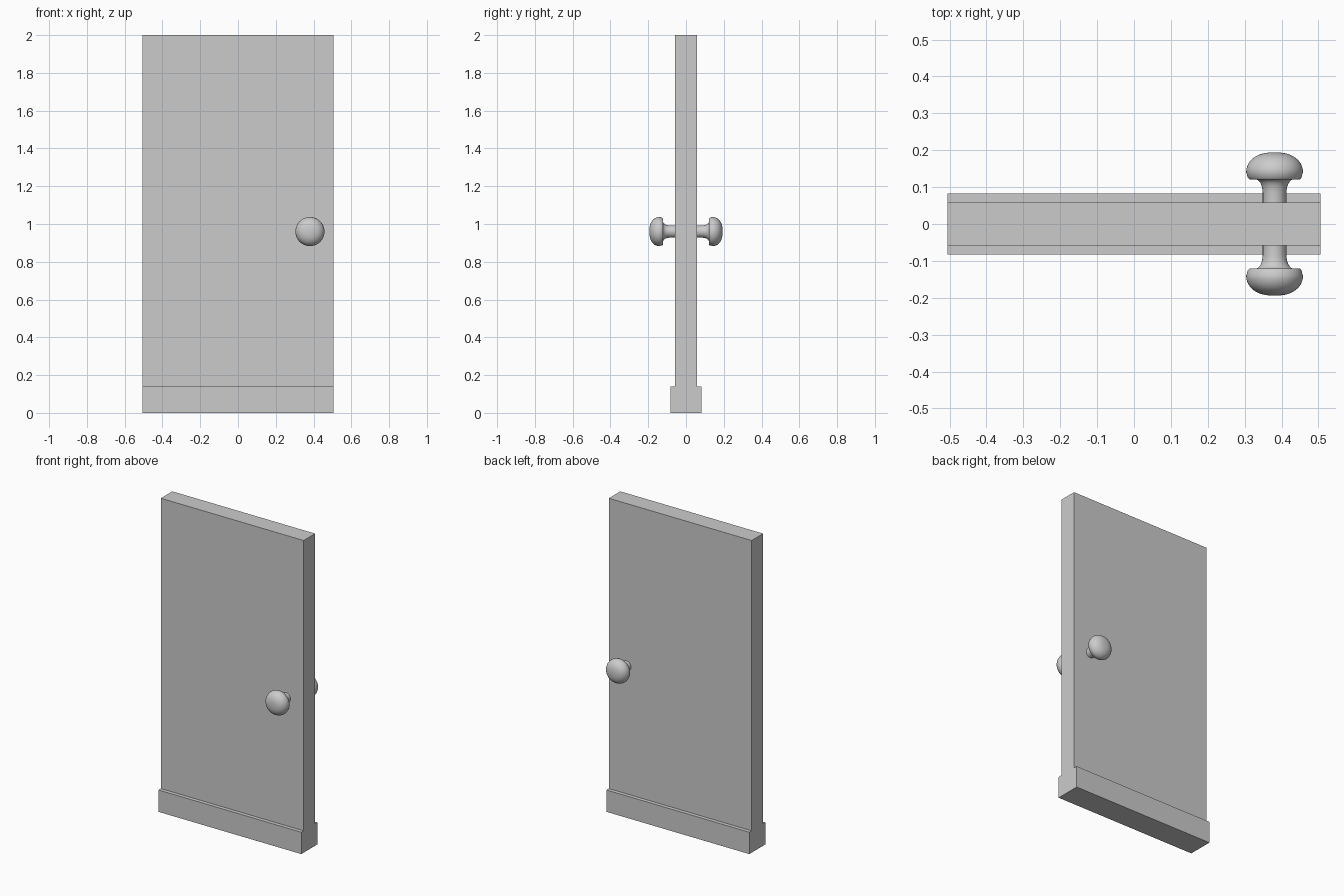
import bpy, bmesh, math

if "Cube" in bpy.data.objects:
    bpy.data.objects.remove(bpy.data.objects["Cube"])

def make_object(name, bm):
    bmesh.ops.recalc_face_normals(bm, faces=bm.faces)
    mesh = bpy.data.meshes.new(name)
    bm.to_mesh(mesh)
    bm.free()
    obj = bpy.data.objects.new(name, mesh)
    bpy.context.collection.objects.link(obj)
    return obj

# Door panel with thicker kick board: one stepped (y, z) section extruded along x
W, T, K, H, KH = 0.506, 0.058, 0.082, 2.0, 0.14
section = [(-K, 0), (K, 0), (K, KH), (T, KH), (T, H), (-T, H), (-T, KH), (-K, KH)]
bm = bmesh.new()
face = bm.faces.new([bm.verts.new((-W, y, z)) for y, z in section])
ext = bmesh.ops.extrude_face_region(bm, geom=[face])
moved = [g for g in ext["geom"] if isinstance(g, bmesh.types.BMVert)]
bmesh.ops.translate(bm, verts=moved, vec=(2 * W, 0, 0))
make_object("door_panel", bm)

# Door knob: (radius, distance from door centre) profile, spun about the y axis
profile = [(0.032, 0.057), (0.032, 0.085), (0.034, 0.100), (0.038, 0.111),
           (0.044, 0.118), (0.050, 0.121), (0.068, 0.121), (0.073, 0.126)]
for i in range(11):
    a = math.radians(9 * i)
    profile.append((0.077 * math.cos(a) ** 0.8 if i < 10 else 0.0,
                    0.141 + 0.053 * math.sin(a)))

def knob(name, side, segments=48):
    cx, cz = 0.381, 0.96
    bm = bmesh.new()
    verts = [bm.verts.new((cx + r, side * y, cz)) for r, y in profile]
    edges = [bm.edges.new(pair) for pair in zip(verts, verts[1:])]
    bmesh.ops.spin(bm, geom=verts + edges, cent=(cx, 0, cz), axis=(0, 1, 0),
                   angle=2 * math.pi, steps=segments)
    bmesh.ops.remove_doubles(bm, verts=bm.verts, dist=0.0001)
    # close the end of the stem against the door
    bmesh.ops.holes_fill(bm, edges=[e for e in bm.edges if e.is_boundary], sides=0)
    obj = make_object(name, bm)
    bpy.ops.object.select_all(action='DESELECT')
    obj.select_set(True)
    bpy.context.view_layer.objects.active = obj
    bpy.ops.object.shade_smooth_by_angle(angle=math.radians(35))

# One knob on each face of the door
knob("front_knob", -1)
knob("back_knob", 1)
